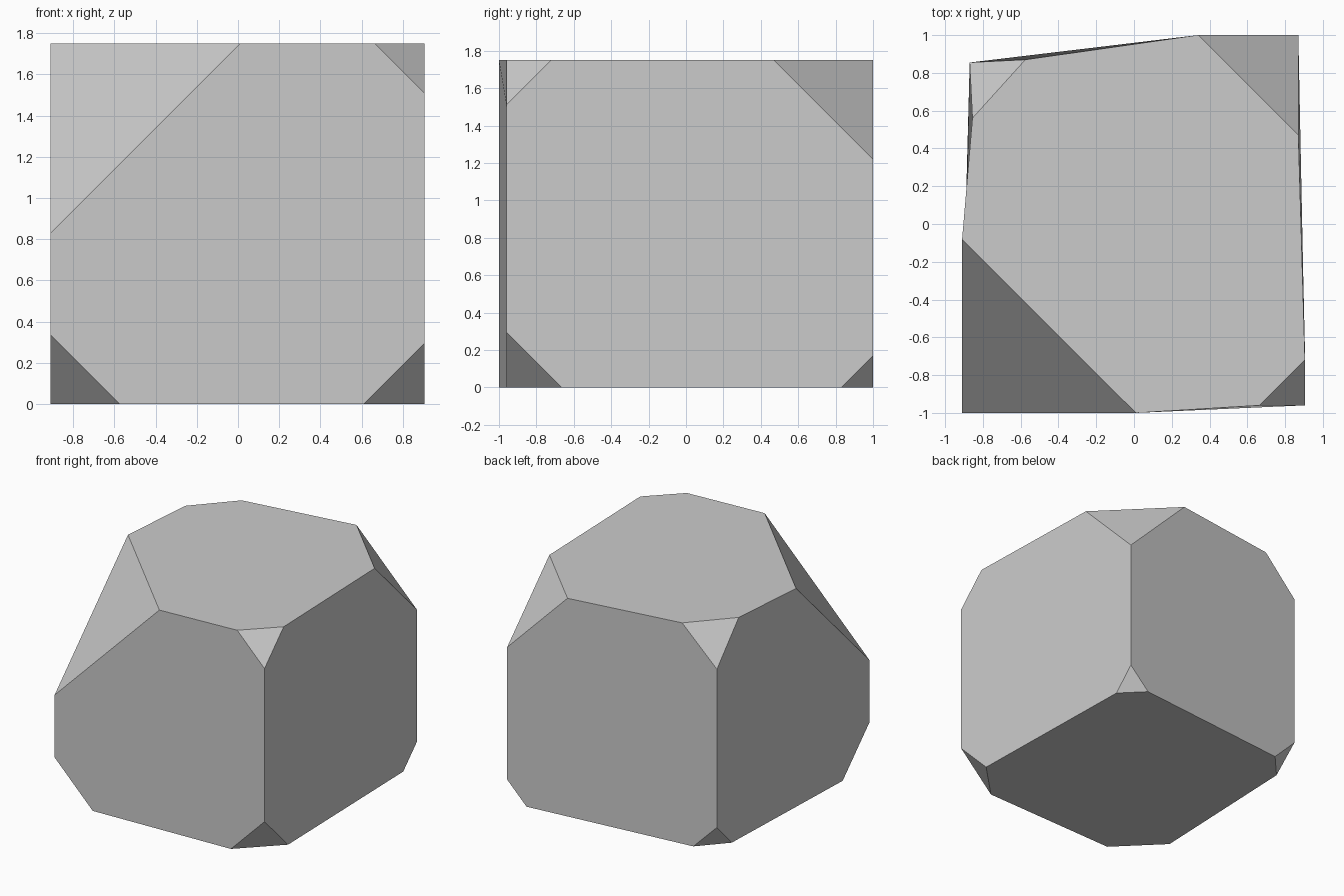
import bpy, bmesh
from math import pi, cos, sin
from mathutils import Vector

default = bpy.data.objects.get("Cube")
if default:
    bpy.data.objects.remove(default, do_unlink=True)

HEIGHT = 1.75

# Corners counter-clockwise: x, y, top cut, bottom cut, small turn of the cut
corners = [
    (-0.91, -1.0, 0.92, 0.335, 0.0),
    (0.905, -0.96, 0.24, 0.295, 0.0),
    (0.87, 1.0, 0.53, 0.17, 0.0),
    (-0.87, 0.855, 0.295, 0.2, 0.05),
]

stone = bpy.data.materials.new("stone grey")
grey = (0.6, 0.6, 0.6, 1.0)
stone.diffuse_color = grey
stone.use_nodes = True
stone.node_tree.nodes["Principled BSDF"].inputs["Base Color"].default_value = grey

bm = bmesh.new()


def cut_corner(x, y, z, cut, angle, up):
    """Points toward the next corner, the previous corner and up or down."""
    base = Vector((x, y, z))
    along = Vector((cos(angle), sin(angle), 0))
    back = Vector((-along.y, along.x, 0))
    return [bm.verts.new(base + d * cut) for d in (along, back, Vector((0, 0, up)))]


top, bottom = [], []
for i, (x, y, top_cut, bottom_cut, turn) in enumerate(corners):
    angle = i * pi / 2 + turn
    top.append(cut_corner(x, y, HEIGHT, top_cut, angle, -1))
    bottom.append(cut_corner(x, y, 0, bottom_cut, angle, 1))

# Corner facets
for ring in (top, bottom):
    for points in ring:
        bm.faces.new(points)

# Top and bottom octagons
for ring in (top, bottom):
    bm.faces.new([v for nxt, prev, _ in ring for v in (prev, nxt)])

# Four side walls
for i in range(4):
    j = (i + 1) % 4
    bm.faces.new([bottom[i][0], bottom[j][1], bottom[j][2], top[j][2],
                  top[j][1], top[i][0], top[i][2], bottom[i][2]])

bmesh.ops.recalc_face_normals(bm, faces=bm.faces)
mesh = bpy.data.meshes.new("chipped_block")
bm.to_mesh(mesh)
bm.free()
mesh.materials.append(stone)
block = bpy.data.objects.new("chipped_block", mesh)
bpy.context.collection.objects.link(block)
